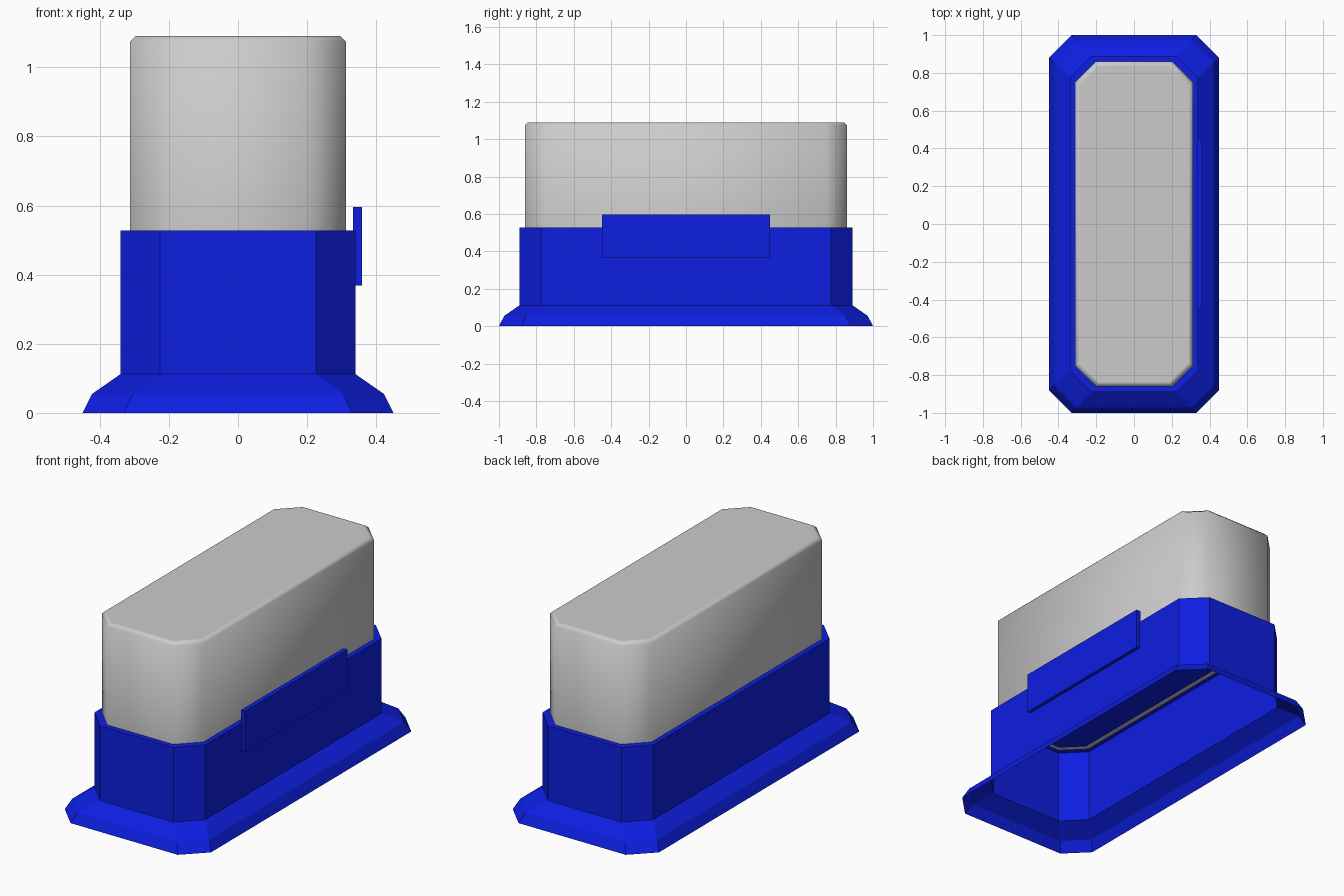
import bpy, bmesh

if "Cube" in bpy.data.objects:
    bpy.data.objects.remove(bpy.data.objects["Cube"])


def octagon(hx, hy, c, z):
    """Rectangle with 45-degree cut corners, counter-clockwise."""
    return [(hx, -hy + c, z), (hx, hy - c, z), (hx - c, hy, z), (-hx + c, hy, z),
            (-hx, hy - c, z), (-hx, -hy + c, z), (-hx + c, -hy, z), (hx - c, -hy, z)]


def loft(name, rings, cap_start=False, cap_end=False, mat=None, smooth=False):
    """Bridge a stack of octagon rings (half x, half y, corner cut, z)."""
    bm = bmesh.new()
    loops = [[bm.verts.new(p) for p in octagon(*r)] for r in rings]
    for a, b in zip(loops, loops[1:]):
        for i in range(8):
            j = (i + 1) % 8
            bm.faces.new((a[i], a[j], b[j], b[i]))
    if cap_start:
        bm.faces.new(loops[0][::-1])
    if cap_end:
        bm.faces.new(loops[-1])
    me = bpy.data.meshes.new(name)
    bm.to_mesh(me)
    bm.free()
    ob = bpy.data.objects.new(name, me)
    bpy.context.collection.objects.link(ob)
    if mat:
        me.materials.append(mat)
    if smooth:
        for o in bpy.context.selected_objects:
            o.select_set(False)
        ob.select_set(True)
        bpy.context.view_layer.objects.active = ob
        bpy.ops.object.shade_smooth_by_angle(angle=0.87)
    return ob


blue = bpy.data.materials.new("blue")
blue.diffuse_color = (0.004, 0.013, 0.75, 1)
blue.use_nodes = True
blue.node_tree.nodes["Principled BSDF"].inputs["Base Color"].default_value = blue.diffuse_color

# Hollow base: flared skirt, straight wall and narrow top rim
loft("base_shell", [
    (0.45, 1.0, 0.12, 0.0),
    (0.422, 0.972, 0.118, 0.055),
    (0.34, 0.89, 0.115, 0.112),
    (0.34, 0.89, 0.115, 0.527),
    (0.312, 0.86, 0.11, 0.527),
], mat=blue)

# Plate closing the inside of the base
loft("inner_plate", [(0.28, 0.83, 0.10, 0.518), (0.28, 0.83, 0.10, 0.526)],
     True, True, blue)

# Smooth upper block with a small chamfer round the top
loft("upper_block", [
    (0.312, 0.86, 0.11, 0.525),
    (0.312, 0.86, 0.11, 1.075),
    (0.296, 0.844, 0.104, 1.09),
    (0.288, 0.836, 0.101, 1.09),
], True, True, smooth=True)

# Flat tab on the right side
bpy.ops.mesh.primitive_cube_add(size=1, location=(0.346, 0, 0.482))
tab = bpy.context.object
tab.name = "side_tab"
tab.scale = (0.026, 0.9, 0.228)
bpy.ops.object.transform_apply(location=False, rotation=False, scale=True)
tab.data.materials.append(blue)
